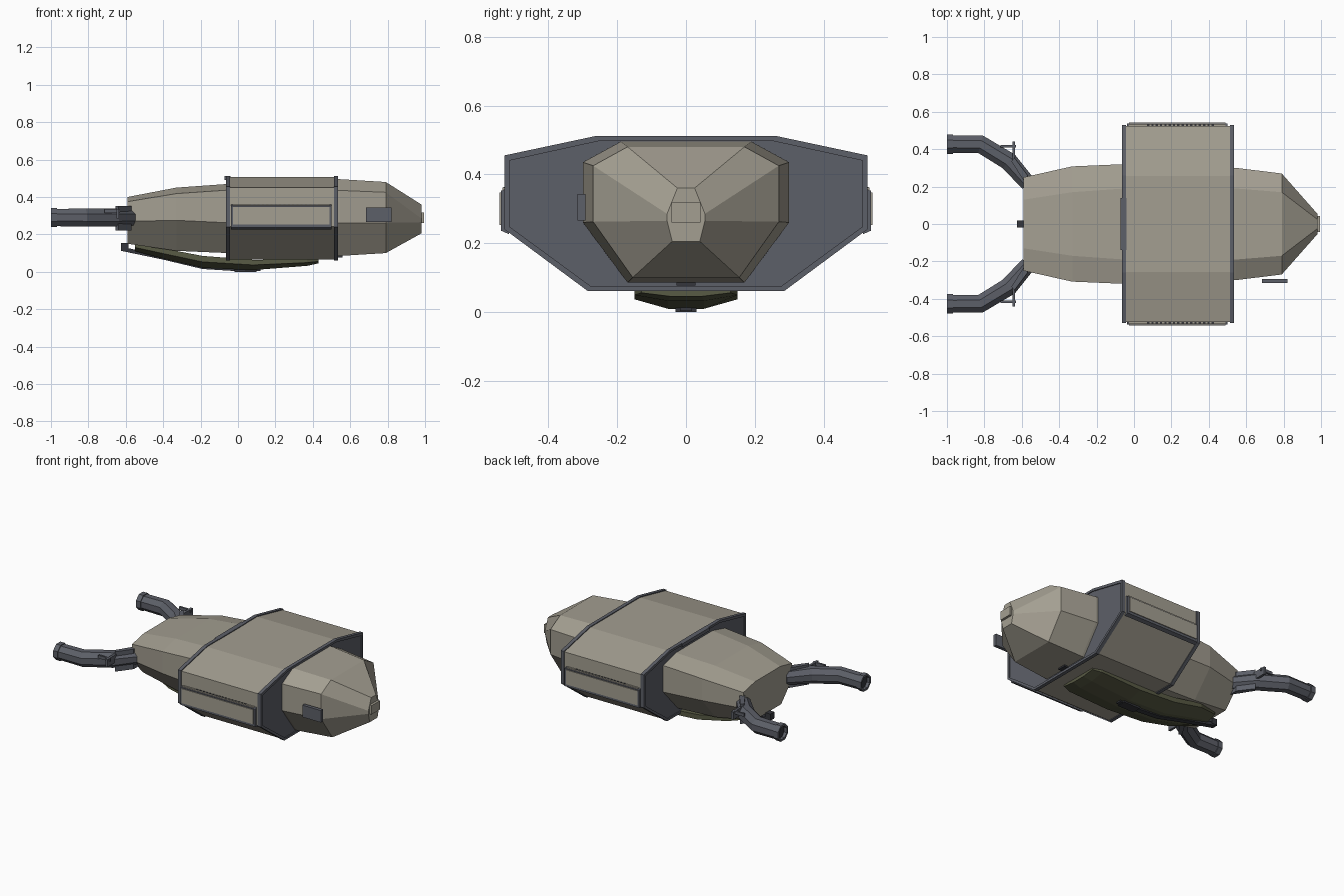
import bpy, bmesh, math

if "Cube" in bpy.data.objects:
    bpy.data.objects.remove(bpy.data.objects["Cube"])


def material(name, rgb):
    m = bpy.data.materials.new(name)
    m.diffuse_color = (*rgb, 1)
    m.use_nodes = True
    m.node_tree.nodes["Principled BSDF"].inputs["Base Color"].default_value = m.diffuse_color
    return m


HULL = material("warm_grey_hull", (0.37, 0.345, 0.285))
METAL = material("blue_grey_metal", (0.108, 0.115, 0.138))
DARK = material("dark_metal", (0.035, 0.037, 0.045))
OLIVE = material("olive_belly", (0.098, 0.103, 0.058))


def loft(name, rings, mat, caps=True, close=False):
    """Skin a list of equal-length point rings."""
    bm = bmesh.new()
    vs = [[bm.verts.new(p) for p in r] for r in rings]
    n = len(vs[0])
    pairs = list(zip(vs, vs[1:])) + ([(vs[-1], vs[0])] if close else [])
    for a, b in pairs:
        for i in range(n):
            j = (i + 1) % n
            bm.faces.new((a[i], a[j], b[j], b[i]))
    if caps and not close:
        bm.faces.new(vs[0])
        bm.faces.new(vs[-1])
    bmesh.ops.recalc_face_normals(bm, faces=bm.faces)
    me = bpy.data.meshes.new(name)
    bm.to_mesh(me)
    bm.free()
    me.materials.append(mat)
    ob = bpy.data.objects.new(name, me)
    bpy.context.collection.objects.link(ob)
    return ob


def box(name, x0, x1, y0, y1, z0, z1, mat):
    return loft(name, [[(x, y0, z0), (x, y1, z0), (x, y1, z1), (x, y0, z1)]
                       for x in (x0, x1)], mat)


def section(x, top_y, top_z, side_y, hi_z, lo_z, bot_y, bot_z):
    """Eight-sided hull section, mirrored in y."""
    half = [(top_y, top_z), (side_y, hi_z), (side_y, lo_z), (bot_y, bot_z)]
    return [(x, y, z) for y, z in half] + [(x, -y, z) for y, z in reversed(half)]


def frame(x, d):
    """Mid-hull outline shrunk by d."""
    return section(x, 0.26 - d * 0.5, 0.512 - d, 0.528 - d, 0.455 - d,
                   0.24 + d * 0.5, 0.285 - d * 0.5, 0.06 + d)


# Main hull pieces
loft("rear_hull", [
    section(-0.59, 0.13, 0.40, 0.25, 0.375, 0.27, 0.14, 0.15),
    section(-0.33, 0.17, 0.45, 0.308, 0.418, 0.275, 0.165, 0.112),
    section(-0.05, 0.19, 0.47, 0.32, 0.437, 0.262, 0.17, 0.10)], HULL)
loft("middle_hull", [frame(-0.045, 0.005), frame(0.515, 0.005)], HULL)
loft("nose", [
    section(0.525, 0.19, 0.495, 0.30, 0.435, 0.26, 0.17, 0.085),
    section(0.545, 0.19, 0.495, 0.30, 0.435, 0.26, 0.17, 0.085),
    section(0.79, 0.17, 0.48, 0.27, 0.425, 0.262, 0.155, 0.10),
    section(0.98, 0.025, 0.36, 0.055, 0.285, 0.265, 0.04, 0.205)], HULL)
box("nose_tip", 0.97, 0.995, -0.042, 0.042, 0.26, 0.318, HULL)

# Rings and recessed bulkheads at both ends of the middle hull
for name, x0, x1 in (("rear", -0.065, -0.042), ("front", 0.512, 0.535)):
    loft(name + "_ring", [frame(x0, 0), frame(x1, 0), frame(x1, 0.015),
                          frame(x0, 0.015)], METAL, close=True)
    loft(name + "_bulkhead", [frame(x0 + 0.006, 0.012),
                              frame(x1 - 0.006, 0.012)], METAL)
box("ring_top_block", -0.072, -0.04, -0.14, 0.14, 0.49, 0.512, METAL)

# Side pods with a pale cover and a row of vents
for s, side in ((1, "left"), (-1, "right")):
    pod = [(0.515, 0.226), (0.538, 0.236), (0.538, 0.352), (0.515, 0.362)]
    loft(side + "_pod", [[(x, s * y, z) for y, z in pod]
                         for x in (-0.038, 0.5)], METAL)
    box(side + "_pod_cover", -0.028, 0.488, s * 0.536, s * 0.543,
        0.252, 0.347, HULL)
    box(side + "_pod_ledge", -0.028, 0.488, s * 0.52, s * 0.534,
        0.352, 0.361, HULL)
    for i in range(16):
        x = 0.07 + i * 0.023
        box(side + "_vent", x, x + 0.012, s * 0.524, s * 0.531,
            0.358, 0.363, DARK)

# Belly plate, central keel rail and small latches
belly = [(0.43, 0.13, 0.066, 0.045), (0.37, 0.15, 0.066, 0.032),
         (0.08, 0.15, 0.064, 0.009), (-0.19, 0.15, 0.085, 0.021),
         (-0.40, 0.145, 0.125, 0.07), (-0.55, 0.09, 0.15, 0.11)]
loft("belly_plate", [
    [(x, w, t), (x, w, (t + b) / 2), (x, w * 0.35, b), (x, -w * 0.35, b),
     (x, -w, (t + b) / 2), (x, -w, t)] for x, w, t, b in belly], OLIVE)
loft("keel_rail", [
    [(x, -0.018, z), (x, 0.018, z), (x, 0.018, z + 0.022), (x, -0.018, z + 0.022)]
    for x, z in ((0.12, 0.003), (0.0, 0.003), (-0.19, 0.015), (-0.40, 0.065),
                 (-0.625, 0.112))], DARK)
box("keel_pad", -0.02, 0.10, -0.03, 0.03, 0.0, 0.012, DARK)
box("tail_latch", -0.625, -0.585, -0.02, 0.02, 0.115, 0.155, DARK)
box("nose_latch", 0.53, 0.56, -0.028, 0.028, 0.076, 0.09, DARK)

# Sensor plate beside the nose
box("sensor_plate", 0.685, 0.82, -0.315, -0.293, 0.265, 0.343, METAL)


def tube_ring(x, y, z, r, ang):
    """Octagon facing along the horizontal direction ang."""
    pts = []
    for k in range(8):
        a = math.tau * (k + 0.5) / 8
        h, v = r * math.cos(a), r * math.sin(a)
        pts.append((x - h * math.sin(ang), y + h * math.cos(ang), z + v))
    return pts


# Exhaust pipes with mounts, flared ends and brackets
for s, side in ((1, "left"), (-1, "right")):
    path = [(-0.565, 0.215, 0.045, 50), (-0.67, 0.335, 0.053, 42),
            (-0.82, 0.426, 0.052, 16), (-0.975, 0.427, 0.05, 0)]
    loft(side + "_exhaust", [
        tube_ring(x, s * y, 0.29, r, -s * math.radians(a))
        for x, y, r, a in path], METAL)
    loft(side + "_exhaust_rim", [
        tube_ring(x, s * 0.427, 0.29, r, 0) for x, r in
        ((-0.968, 0.056), (-1.0, 0.056), (-1.0, 0.042), (-0.968, 0.042))],
        METAL, close=True)
    loft(side + "_exhaust_bore", [
        tube_ring(x, s * 0.427, 0.29, 0.043, 0) for x in (-0.97, -0.98)], DARK)
    # Upright slab following the pipe root
    slab = [(-0.57, 0.20), (-0.57, 0.262), (-0.64, 0.355), (-0.655, 0.335)]
    loft(side + "_mount", [[(x, s * y, z) for x, y in slab]
                           for z in (0.222, 0.352)], METAL)
    # Thin bracket and strut
    box(side + "_bracket", -0.65, -0.635, s * 0.32, s * 0.44, 0.285, 0.335, METAL)
    box(side + "_strut", -0.715, -0.63, s * 0.41, s * 0.422, 0.315, 0.335, METAL)
